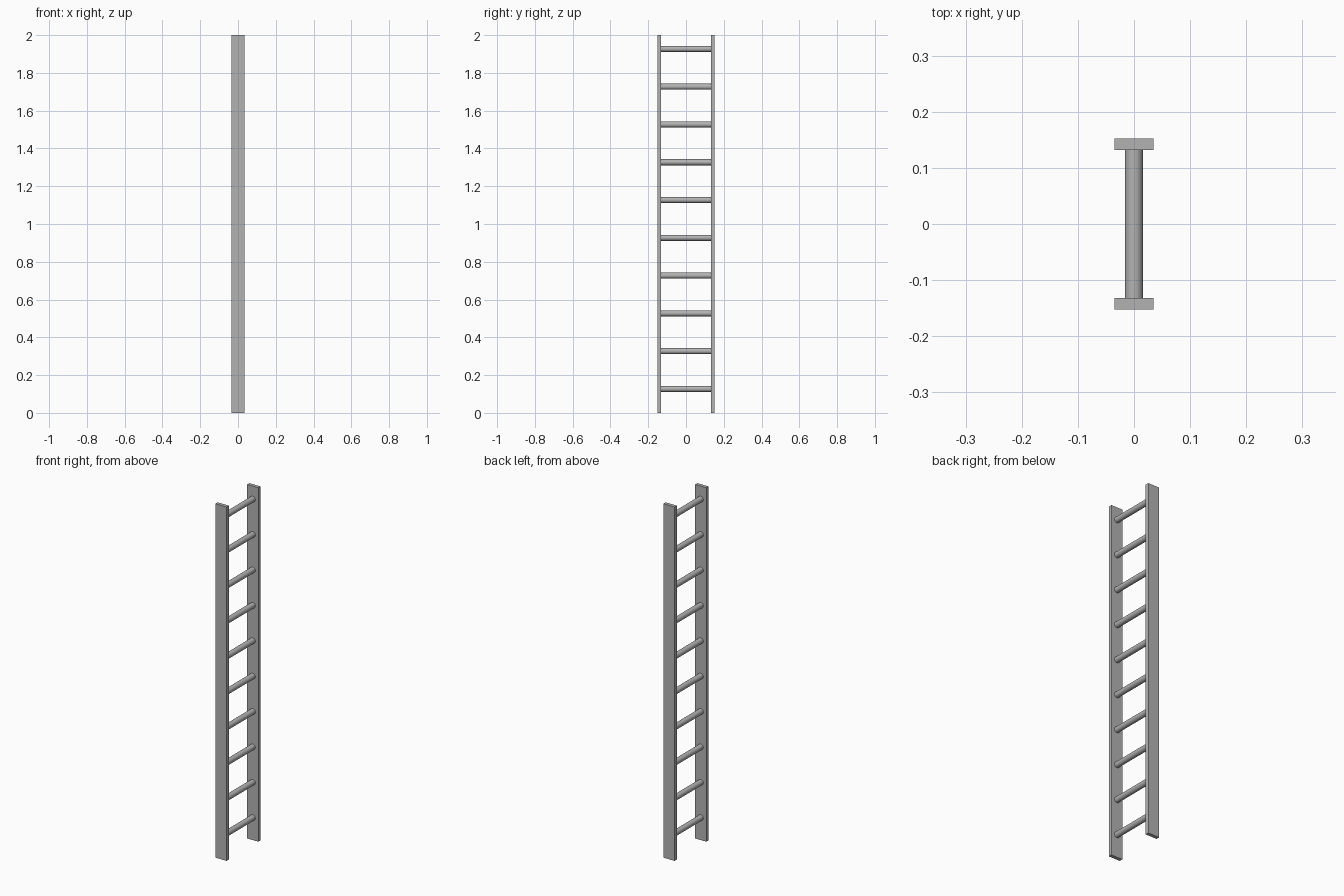
import bpy
import math

cube = bpy.data.objects.get("Cube")
if cube:
    bpy.data.objects.remove(cube, do_unlink=True)

# Single grey metal colour
metal = bpy.data.materials.new("grey_metal")
metal.use_nodes = True
grey = (0.45, 0.45, 0.45, 1)
metal.diffuse_color = grey
metal.node_tree.nodes["Principled BSDF"].inputs["Base Color"].default_value = grey

HEIGHT = 2.0
RAIL_WIDTH = 0.07
RAIL_INNER, RAIL_OUTER = 0.132, 0.152
RUNG_RADIUS = 0.016
RUNG_COUNT, RUNG_START, RUNG_STEP = 10, 0.127, 0.2


def add_rail(name, side):
    y = side * (RAIL_INNER + RAIL_OUTER) / 2
    bpy.ops.mesh.primitive_cube_add(size=1, location=(0, y, HEIGHT / 2))
    rail = bpy.context.object
    rail.name = name
    rail.scale = (RAIL_WIDTH, RAIL_OUTER - RAIL_INNER, HEIGHT)
    bpy.ops.object.transform_apply(location=False, rotation=False, scale=True)
    rail.data.materials.append(metal)


def add_rung(index):
    bpy.ops.mesh.primitive_cylinder_add(
        vertices=32, radius=RUNG_RADIUS, depth=2 * RAIL_INNER,
        location=(0, 0, RUNG_START + index * RUNG_STEP),
        rotation=(math.pi / 2, 0, 0))
    rung = bpy.context.object
    rung.name = f"rung_{index + 1}"
    rung.data.materials.append(metal)
    bpy.ops.object.shade_smooth_by_angle(angle=math.radians(30))


# Flat side rails
add_rail("front_rail", -1)
add_rail("back_rail", 1)

# Round rungs between the rails
for i in range(RUNG_COUNT):
    add_rung(i)
